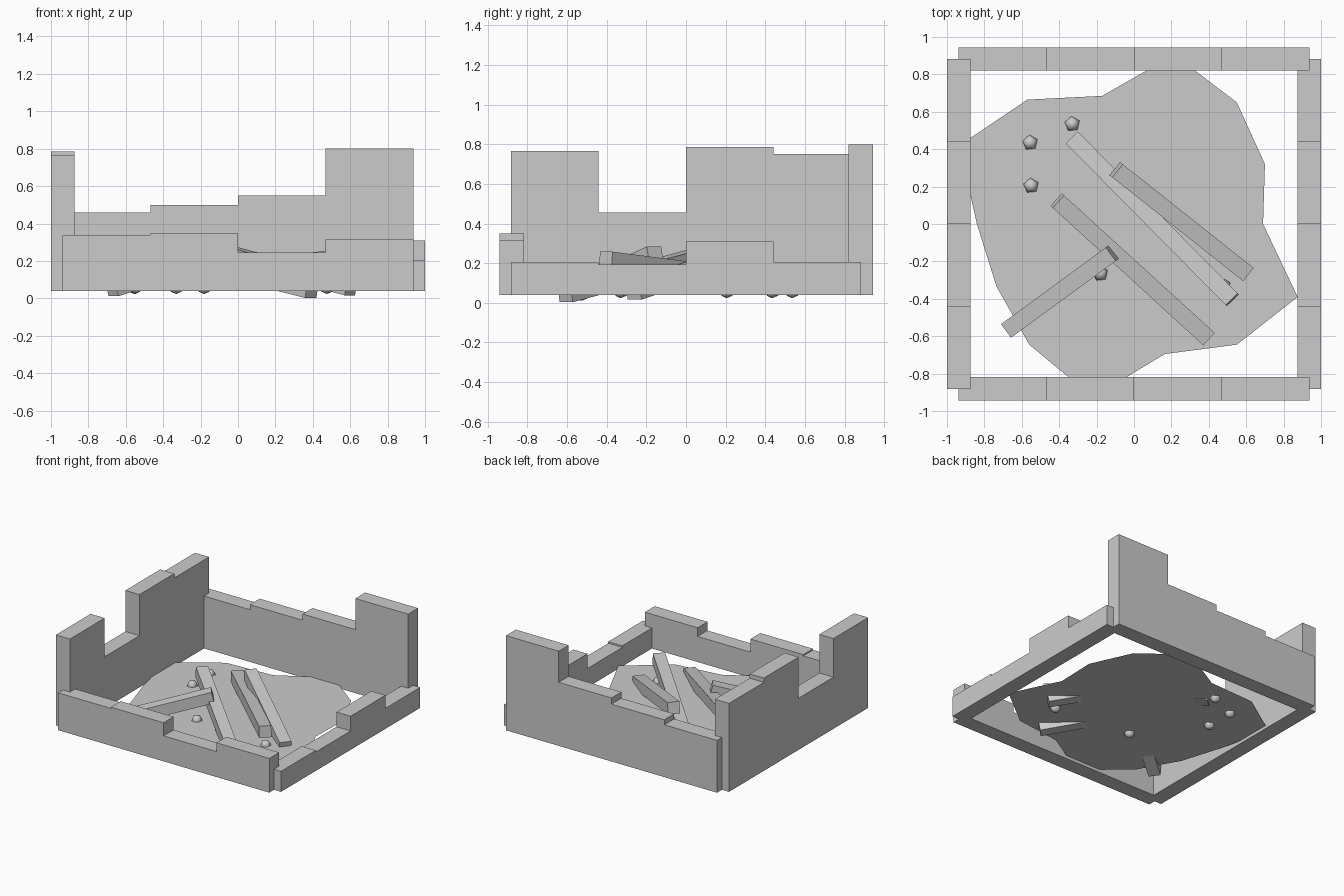
import bpy, bmesh, math
from mathutils import Vector, Matrix

if "Cube" in bpy.data.objects:
    bpy.data.objects.remove(bpy.data.objects["Cube"])

BASE = 0.04


def add_object(name, bm):
    bmesh.ops.recalc_face_normals(bm, faces=bm.faces)
    mesh = bpy.data.meshes.new(name)
    bm.to_mesh(mesh)
    bm.free()
    ob = bpy.data.objects.new(name, mesh)
    bpy.context.collection.objects.link(ob)
    return ob


def wall(name, heights, half, offset, along_y, depth=0.125):
    """Stepped broken wall: a profile along its length, extruded by its depth."""
    step = 2 * half / len(heights)
    profile = [(half, BASE), (-half, BASE)]
    for i, h in enumerate(heights):
        profile += [(-half + i * step, h), (-half + (i + 1) * step, h)]
    bm = bmesh.new()
    a = offset - depth / 2
    pts = [(a, t, z) if along_y else (t, a, z) for t, z in profile]
    face = bm.faces.new([bm.verts.new(p) for p in pts])
    out = bmesh.ops.extrude_face_region(bm, geom=[face])
    move = Vector((depth, 0, 0)) if along_y else Vector((0, depth, 0))
    bmesh.ops.translate(bm, vec=move,
                        verts=[v for v in out['geom'] if isinstance(v, bmesh.types.BMVert)])
    add_object(name, bm)


def beam(name, p, q, size=0.09):
    """Square timber lying between two points."""
    p, q = Vector(p), Vector(q)
    d = q - p
    rot = d.to_track_quat('Y', 'Z').to_matrix().to_4x4()
    bm = bmesh.new()
    bmesh.ops.create_cube(bm, size=1, matrix=Matrix.Translation((p + q) / 2) @ rot
                          @ Matrix.Diagonal((size, d.length, size, 1)))
    add_object(name, bm)


# Ruined walls
wall("front_wall", [0.34, 0.35, 0.245, 0.315], 0.9375, -0.88, False)
wall("back_wall", [0.46, 0.50, 0.55, 0.80], 0.9375, 0.882, False)
wall("left_wall", [0.765, 0.455, 0.785, 0.75], 0.8825, -0.9375, True)
wall("right_wall", [0.205, 0.192, 0.31, 0.205], 0.8825, 0.9375, True)

# Irregular ground patch
outline = [(0.69, 0), (0.70, 0.32), (0.55, 0.65), (0.215, 0.905), (-0.17, 0.685),
           (-0.57, 0.665), (-0.934, 0.42), (-0.84, 0), (-0.735, -0.335),
           (-0.56, -0.645), (-0.22, -0.927), (0.165, -0.695), (0.55, -0.645), (0.875, -0.39)]
bm = bmesh.new()
bm.faces.new([bm.verts.new((x, y, 0.065)) for x, y in outline])
add_object("ground_patch", bm)

# Fallen timbers
beam("fallen_beam_long", (-0.33, 0.46, 0.10), (0.525, -0.405, 0.213))
beam("fallen_beam_right", (0.605, -0.265, 0.06), (-0.095, 0.29, 0.245))
beam("fallen_beam_middle", (0.395, -0.61, 0.047), (-0.41, 0.125, 0.245))
beam("fallen_beam_left", (-0.675, -0.565, 0.055), (-0.115, -0.155, 0.24))

# Small smooth stones, five-sided
for i, (x, y) in enumerate([(-0.555, 0.435), (-0.33, 0.535), (-0.55, 0.205),
                            (-0.18, -0.265), (0.476, -0.33)]):
    bm = bmesh.new()
    bmesh.ops.create_uvsphere(bm, u_segments=5, v_segments=4, radius=0.042,
                              matrix=Matrix.Translation((x, y, 0.065)) @ Matrix.Rotation(0.1, 4, 'Z'))
    for f in bm.faces:
        f.smooth = True
    add_object(f"stone_{i + 1}", bm)
